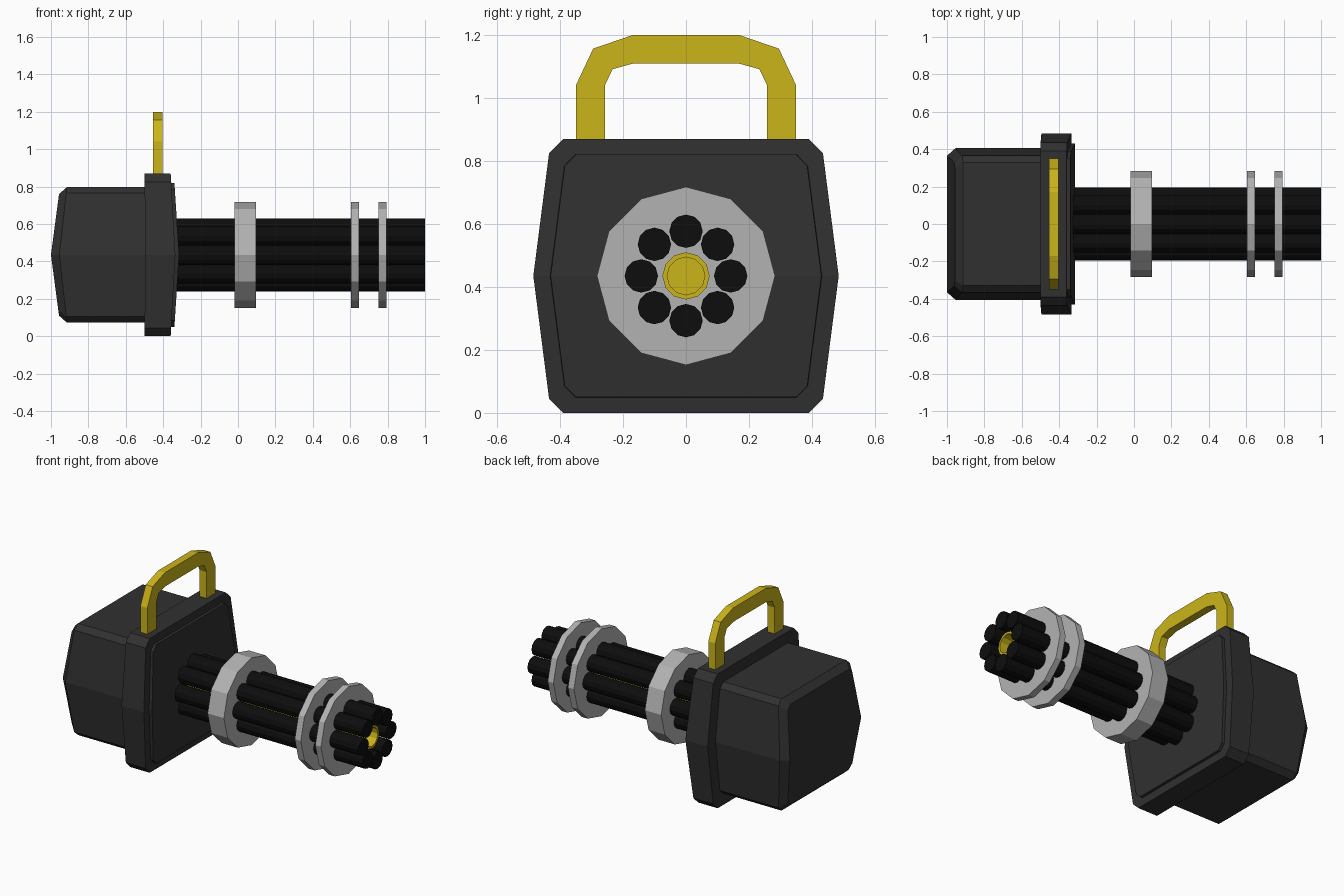
import bpy, bmesh
from math import sin, cos, pi

if "Cube" in bpy.data.objects:
    bpy.data.objects.remove(bpy.data.objects["Cube"])

ZC = 0.435  # height of the barrel axis


def material(name, rgb):
    m = bpy.data.materials.new(name)
    m.diffuse_color = (*rgb, 1)
    m.use_nodes = True
    m.node_tree.nodes["Principled BSDF"].inputs["Base Color"].default_value = m.diffuse_color
    return m


DARK = material("dark_grey", (0.03, 0.03, 0.03))
BLACK = material("black", (0.004, 0.004, 0.004))
STEEL = material("light_grey", (0.45, 0.45, 0.45))
YELLOW = material("yellow", (0.6, 0.46, 0.01))


def loft(name, rings, mat, ridge=False):
    """Skin matching rings; ridge folds both end caps along the middle."""
    bm = bmesh.new()
    loops = [[bm.verts.new(p) for p in r] for r in rings]
    n = len(loops[0])
    for a, b in zip(loops, loops[1:]):
        for i in range(n):
            j = (i + 1) % n
            bm.faces.new((a[i], a[j], b[j], b[i]))
    for cap in (loops[0], loops[-1]):
        if ridge:
            h = n // 2
            bm.faces.new(cap[:h + 1])
            bm.faces.new(cap[h:] + cap[:1])
        else:
            bm.faces.new(cap)
    bmesh.ops.recalc_face_normals(bm, faces=bm.faces[:])
    me = bpy.data.meshes.new(name)
    bm.to_mesh(me)
    bm.free()
    me.materials.append(mat)
    ob = bpy.data.objects.new(name, me)
    bpy.context.collection.objects.link(ob)
    return ob


def shell(x, bulge, mid, corner, top, zc, zt):
    """Ten-sided housing outline, x bulging out at mid height."""
    q = [(mid, 0), (corner, zc), (top, zt), (-top, zt), (-corner, zc),
         (-mid, 0), (-corner, -zc), (-top, -zt), (top, -zt), (corner, -zc)]
    return [(x + bulge * (1 - abs(z) / zt), y, ZC + z) for y, z in q]


def circle(x, r, n=12, y=0, z=ZC):
    return [(x, y + r * cos(2 * pi * i / n), z + r * sin(2 * pi * i / n)) for i in range(n)]


# rear motor housing with chamfered, folded back
loft("rear_housing", [
    shell(-0.48, 0, 0.405, 0.365, 0.33, 0.33, 0.362),
    shell(-0.915, -0.04, 0.405, 0.365, 0.33, 0.33, 0.362),
    shell(-0.957, -0.043, 0.365, 0.33, 0.30, 0.295, 0.325)], DARK, True)

# front plate and its raised panel
loft("front_plate", [
    shell(-0.5, 0.005, 0.485, 0.435, 0.39, 0.39, 0.435),
    shell(-0.36, 0.025, 0.485, 0.435, 0.39, 0.39, 0.435)], DARK, True)
loft("front_panel", [
    shell(-0.40, 0.02, 0.435, 0.39, 0.355, 0.35, 0.387),
    shell(-0.34, 0.025, 0.43, 0.385, 0.35, 0.35, 0.385)], DARK, True)

# ring of eight barrels
for k in range(8):
    a = k * pi / 4
    y, z = 0.142 * cos(a), ZC + 0.142 * sin(a)
    loft(f"barrel_{k + 1}", [circle(-0.36, 0.053, 12, y, z), circle(1.0, 0.053, 12, y, z)], BLACK)

# clamp discs
for k, (x0, x1) in enumerate([(-0.02, 0.097), (0.605, 0.648), (0.752, 0.793)]):
    loft(f"clamp_disc_{k + 1}", [circle(x0, 0.283), circle(x1, 0.283)], STEEL)

# central shaft with hollow end
loft("centre_shaft", [circle(-0.36, 0.075), circle(0.96, 0.075),
                      circle(0.96, 0.06), circle(0.82, 0.06)], YELLOW)

# carrying handle: rectangular section swept along an arch
outer = [(0.35, 0.85), (0.35, 1.04), (0.295, 1.157), (0.17, 1.2)]
inner = [(0.258, 0.85), (0.258, 1.04), (0.233, 1.092), (0.167, 1.11)]
pairs = list(zip(outer, inner))
pairs += [((-o[0], o[1]), (-i[0], i[1])) for o, i in reversed(pairs)]
loft("carry_handle", [[(-0.455, *o), (-0.405, *o), (-0.405, *i), (-0.455, *i)]
                      for o, i in pairs], YELLOW)
